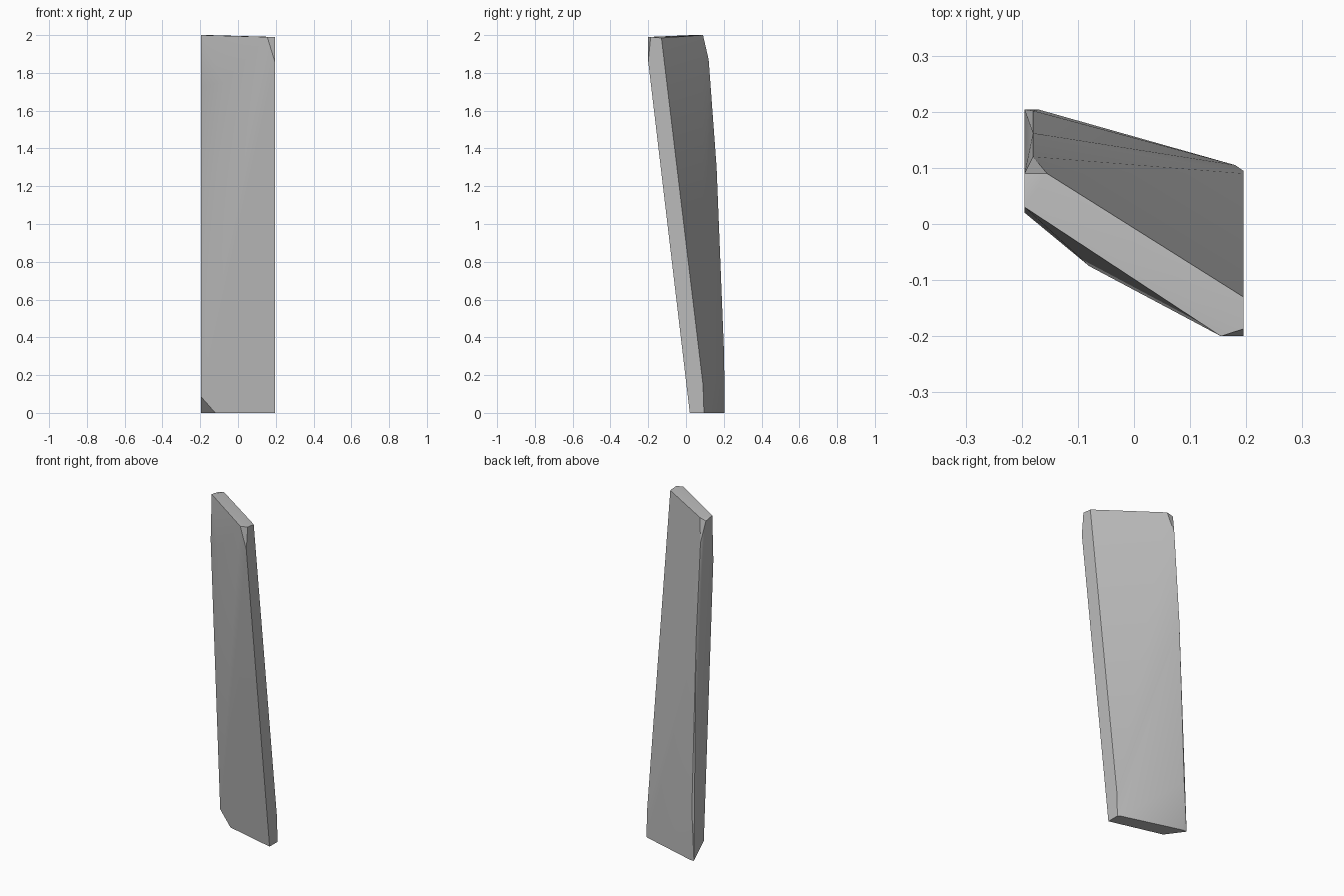
import bpy
import bmesh
from math import radians
from mathutils import Vector

# Remove the default cube only
default_cube = bpy.data.objects.get("Cube")
if default_cube:
    bpy.data.objects.remove(default_cube, do_unlink=True)

HALF_WIDTH = 0.195
BEVEL_X = -0.18
TOP = 2.0


def make_material(name, colour):
    material = bpy.data.materials.new(name)
    material.use_nodes = True
    material.diffuse_color = colour
    material.node_tree.nodes["Principled BSDF"].inputs["Base Color"].default_value = colour
    return material


def make_hull(name, points, material):
    """Wrap a chipped slab around its corner points."""
    bm = bmesh.new()
    for point in points:
        bm.verts.new(Vector(point))
    hull = bmesh.ops.convex_hull(bm, input=bm.verts[:])
    loose = {v for key in ("geom_interior", "geom_unused") for v in hull[key]
             if isinstance(v, bmesh.types.BMVert)}
    bmesh.ops.delete(bm, geom=list(loose), context="VERTS")
    bmesh.ops.recalc_face_normals(bm, faces=bm.faces[:])
    mesh = bpy.data.meshes.new(name)
    bm.to_mesh(mesh)
    bm.free()
    slab = bpy.data.objects.new(name, mesh)
    bpy.context.scene.collection.objects.link(slab)
    mesh.materials.append(material)
    bpy.ops.object.select_all(action="DESELECT")
    slab.select_set(True)
    bpy.context.view_layer.objects.active = slab
    bpy.ops.object.shade_smooth_by_angle(angle=radians(30))
    return slab


# Narrow slanted top, with its front right corner broken off
top_edge = [
    (-HALF_WIDTH, 0.03, TOP),
    (-HALF_WIDTH, 0.09, 1.99),
    (-0.155, 0.09, TOP),
    (HALF_WIDTH, -0.13, 1.985),
    (HALF_WIDTH, -0.187, 1.99),
    (0.155, -0.2, 1.99),
]

# Front face, bulging a little below the top and twisting towards the foot
front_face = [
    (HALF_WIDTH, -0.2, 1.86),
    (-0.08, -0.075, 1.75),
    (-HALF_WIDTH, 0.02, 1.73),
    (-HALF_WIDTH, 0.11, 0.085),
]

# Worn edge running down the back
back_edge = [(BEVEL_X, y, z) for y, z in ((0.12, 1.87), (0.162, 1.3), (0.202, 0.3))]
back_edge.append((-HALF_WIDTH, 0.16, 0.75))

# Foot, with small chips at the front left and back right
foot = [
    (-0.12, 0.1, 0),
    (HALF_WIDTH, 0.02, 0),
    (HALF_WIDTH, 0.095, 0),
    (HALF_WIDTH, 0.09, 0.15),
    (0.18, 0.105, 0),
    (-0.17, 0.204, 0),
    (-HALF_WIDTH, 0.204, 0),
]

stone = make_material("pale grey stone", (0.5, 0.5, 0.5, 1.0))
make_hull("stone_slab", top_edge + front_face + back_edge + foot, stone)
